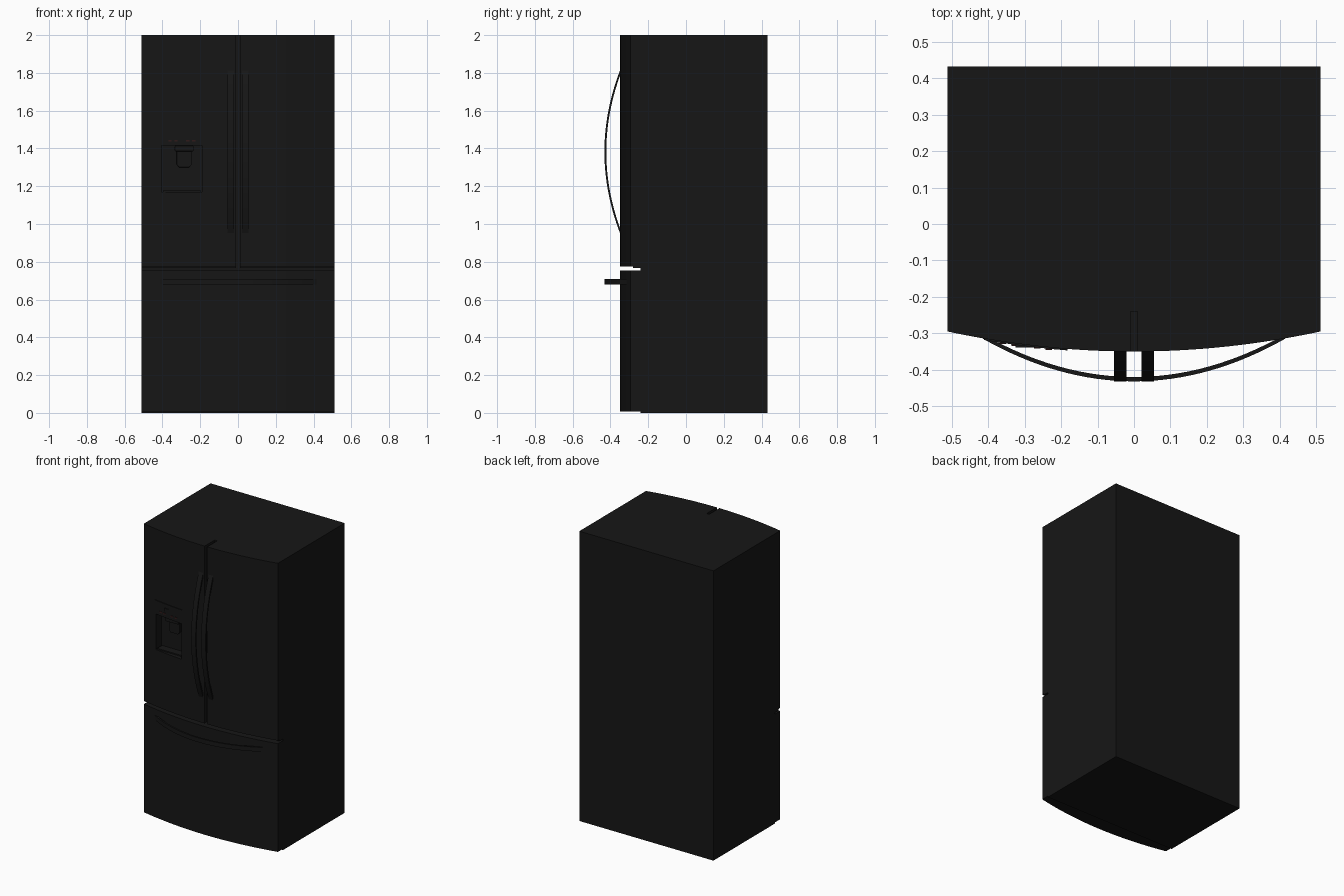
import bpy, bmesh
from mathutils import Vector

if "Cube" in bpy.data.objects:
    bpy.data.objects.remove(bpy.data.objects["Cube"])

W = 0.512          # half width


def material(name, rgb):
    m = bpy.data.materials.new(name)
    m.diffuse_color = (*rgb, 1)
    m.use_nodes = True
    m.node_tree.nodes["Principled BSDF"].inputs["Base Color"].default_value = m.diffuse_color
    return m


BLACK = material("black_enamel", (0.008, 0.008, 0.008))
RED = material("dark_red", (0.03, 0.01, 0.01))


def front(x):
    """y of the bowed front at x"""
    return -0.35 + 0.055 * (x / W) ** 2


def span(a, b, n):
    return [a + (b - a) * i / n for i in range(n + 1)]


def prism(name, outline, lo, hi, axis="z", mat=BLACK, bevel=0.0):
    """Extrude an outline: (x, y) along z, (y, z) along x or (x, z) along y"""
    place = {"z": lambda p, d: (p[0], p[1], d),
             "x": lambda p, d: (d, p[0], p[1]),
             "y": lambda p, d: (p[0], d, p[1])}[axis]
    bm = bmesh.new()
    face = bm.faces.new([bm.verts.new(place(p, lo)) for p in outline])
    res = bmesh.ops.extrude_face_region(bm, geom=[face])
    verts = [v for v in res["geom"] if isinstance(v, bmesh.types.BMVert)]
    bmesh.ops.translate(bm, verts=verts, vec=Vector(place((0, 0), hi - lo)))
    bmesh.ops.recalc_face_normals(bm, faces=bm.faces)
    me = bpy.data.meshes.new(name)
    bm.to_mesh(me)
    bm.free()
    ob = bpy.data.objects.new(name, me)
    bpy.context.collection.objects.link(ob)
    me.materials.append(mat)
    if bevel:
        b = ob.modifiers.new("bevel", "BEVEL")
        b.width, b.segments, b.limit_method = bevel, 2, "ANGLE"
    return ob


def box(name, x0, x1, y0, y1, z0, z1, **kw):
    return prism(name, [(x0, y0), (x1, y0), (x1, y1), (x0, y1)], z0, z1, **kw)


def bowed(name, x0, x1, back, z0, z1, proud=0.0, n=16, **kw):
    """Slab with a flat back and a curved front"""
    pts = [(x, front(x) - proud) for x in span(x0, x1, n)]
    return prism(name, pts + [(x1, back), (x0, back)], z0, z1, **kw)


def smooth(ob):
    bpy.ops.object.select_all(action="DESELECT")
    ob.select_set(True)
    bpy.context.view_layer.objects.active = ob
    bpy.ops.object.shade_smooth_by_angle(angle=0.5)


def cut(ob, cutter):
    m = ob.modifiers.new("recess", "BOOLEAN")
    m.operation, m.solver, m.object = "DIFFERENCE", "EXACT", cutter
    bpy.context.view_layer.objects.active = ob
    bpy.ops.object.modifier_apply(modifier=m.name)


# cabinet
box("cabinet", -W, W, -0.24, 0.432, 0, 2)

# upper doors with inner liners
doors = {}
for side, s in (("left", -1), ("right", 1)):
    a, b = sorted((s * 0.01, s * W))
    doors[side] = (bowed(side + "_door", a, b, -0.28, 0.776, 2),
                   box(side + "_door_liner", a, b, -0.28, -0.24, 0.766, 2))
    # door handle: bowed vertical strip
    t = span(-1, 1, 28)
    arc = [(-0.432 + 0.085 * u * u, 1.382 + 0.437 * u) for u in t]
    arc += [(y + 0.01, z) for y, z in reversed(arc)]
    h0, h1 = sorted((s * 0.021, s * 0.055))
    smooth(prism(side + "_door_handle", arc, h0, h1, axis="x"))

# freezer drawer
drawer = bowed("freezer_drawer", -W, W, -0.24, 0.008, 0.755, n=32)

# drawer handle: strip bowed sideways
arc = [(0.415 * u, -0.432 + 0.117 * u * u) for u in span(-1, 1, 32)]
arc += [(x, y + 0.012) for x, y in reversed(arc)]
smooth(prism("drawer_handle", arc, 0.68, 0.71))

# dispenser recess in the left door
X0, X1 = -0.412, -0.182
cutter = box("recess_cutter", X0 + 0.008, X1 - 0.008, -0.45, -0.258, 1.17, 1.415)
cutter.hide_render = True
for part in doors["left"]:
    cut(part, cutter)
bpy.data.objects.remove(cutter)

# dispenser frame and control panel
bowed("control_panel", X0, X1, -0.30, 1.415, 1.51, proud=0.004, n=6)
bowed("frame_bottom", X0, X1, -0.30, 1.16, 1.17, proud=0.004, n=6)
for name, x in (("frame_left", X0), ("frame_right", X1 - 0.008)):
    bowed(name, x, x + 0.008, -0.30, 1.17, 1.415, proud=0.004, n=1)

# drip tray, spout and paddle
box("drip_tray", X0 + 0.015, X1 - 0.015, -0.315, -0.262, 1.17, 1.178)
box("spout", -0.335, -0.235, -0.32, -0.258, 1.385, 1.415, bevel=0.004)
paddle = [(-0.325, 1.39), (-0.325, 1.315), (-0.312, 1.30),
          (-0.258, 1.30), (-0.245, 1.315), (-0.245, 1.39)]
prism("paddle", paddle, -0.29, -0.272, axis="y", bevel=0.003)

# control buttons and display
for i, x in enumerate((-0.36, -0.328, -0.266, -0.234)):
    box(f"button_{i + 1}", x - 0.009, x + 0.009, front(x) - 0.007, front(x),
        1.436, 1.446, mat=RED)
box("display", -0.325, -0.269, front(-0.297) - 0.007, front(-0.297), 1.462, 1.482)

for part in (doors["left"][0], doors["right"][0], drawer):
    smooth(part)
